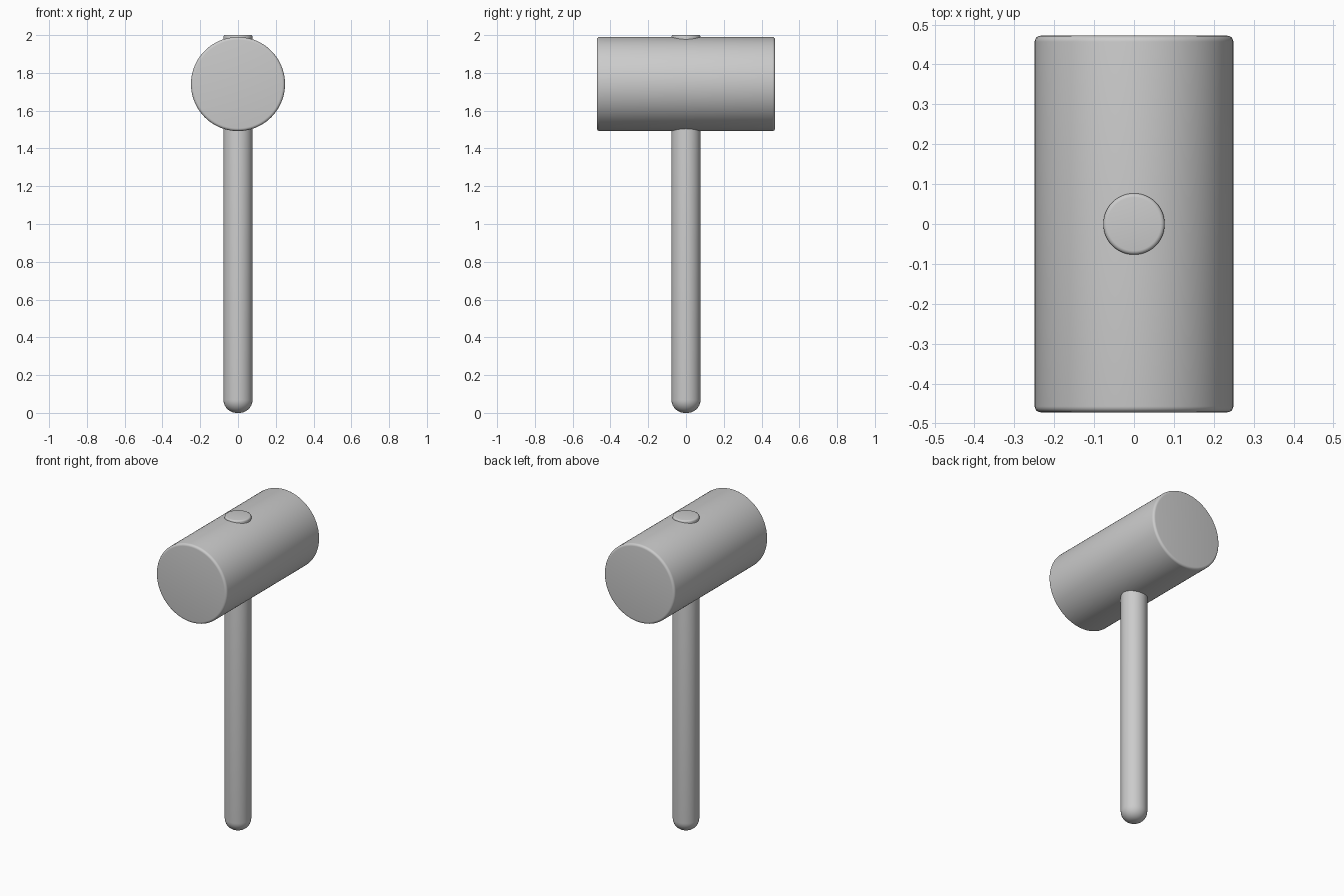
import bpy, bmesh, math
from mathutils import Matrix

if "Cube" in bpy.data.objects:
    bpy.data.objects.remove(bpy.data.objects["Cube"])


def arc(cx, cz, r, a0, a1, n):
    """Points on a rounded corner, angles in degrees."""
    return [(cx + r * math.cos(math.radians(a0 + (a1 - a0) * i / n)),
             cz + r * math.sin(math.radians(a0 + (a1 - a0) * i / n)))
            for i in range(n + 1)]


def lathe(name, profile, sides, matrix=Matrix.Identity(4)):
    """Revolve a (radius, height) profile round z and cap both ends."""
    bm = bmesh.new()
    rings = [[bm.verts.new((r * math.cos(2 * math.pi * i / sides),
                            r * math.sin(2 * math.pi * i / sides), z))
              for i in range(sides)] for r, z in profile]
    for low, high in zip(rings, rings[1:]):
        for i in range(sides):
            j = (i + 1) % sides
            bm.faces.new((low[i], low[j], high[j], high[i]))
    bm.faces.new(rings[0][::-1])
    bm.faces.new(rings[-1])
    bm.transform(matrix)
    mesh = bpy.data.meshes.new(name)
    bm.to_mesh(mesh)
    bm.free()
    obj = bpy.data.objects.new(name, mesh)
    bpy.context.collection.objects.link(obj)
    bpy.ops.object.select_all(action='DESELECT')
    obj.select_set(True)
    bpy.context.view_layer.objects.active = obj
    bpy.ops.object.shade_smooth_by_angle(angle=math.radians(35))
    return obj


# Handle: round butt at the bottom, softened tip poking through the head
R, TIP = 0.077, 0.01
lathe("handle",
      arc(R - 0.07, 0.07, 0.07, -90, 0, 10) + arc(R - TIP, 2.0 - TIP, TIP, 0, 90, 4),
      64)

# Head: lying barrel with softened rims
HR, HL, B = 0.249, 0.472, 0.015
lathe("mallet_head",
      arc(HR - B, -HL + B, B, -90, 0, 5) + arc(HR - B, HL - B, B, 0, 90, 5),
      96, Matrix.Translation((0, 0, 1.741)) @ Matrix.Rotation(math.pi / 2, 4, 'X'))
